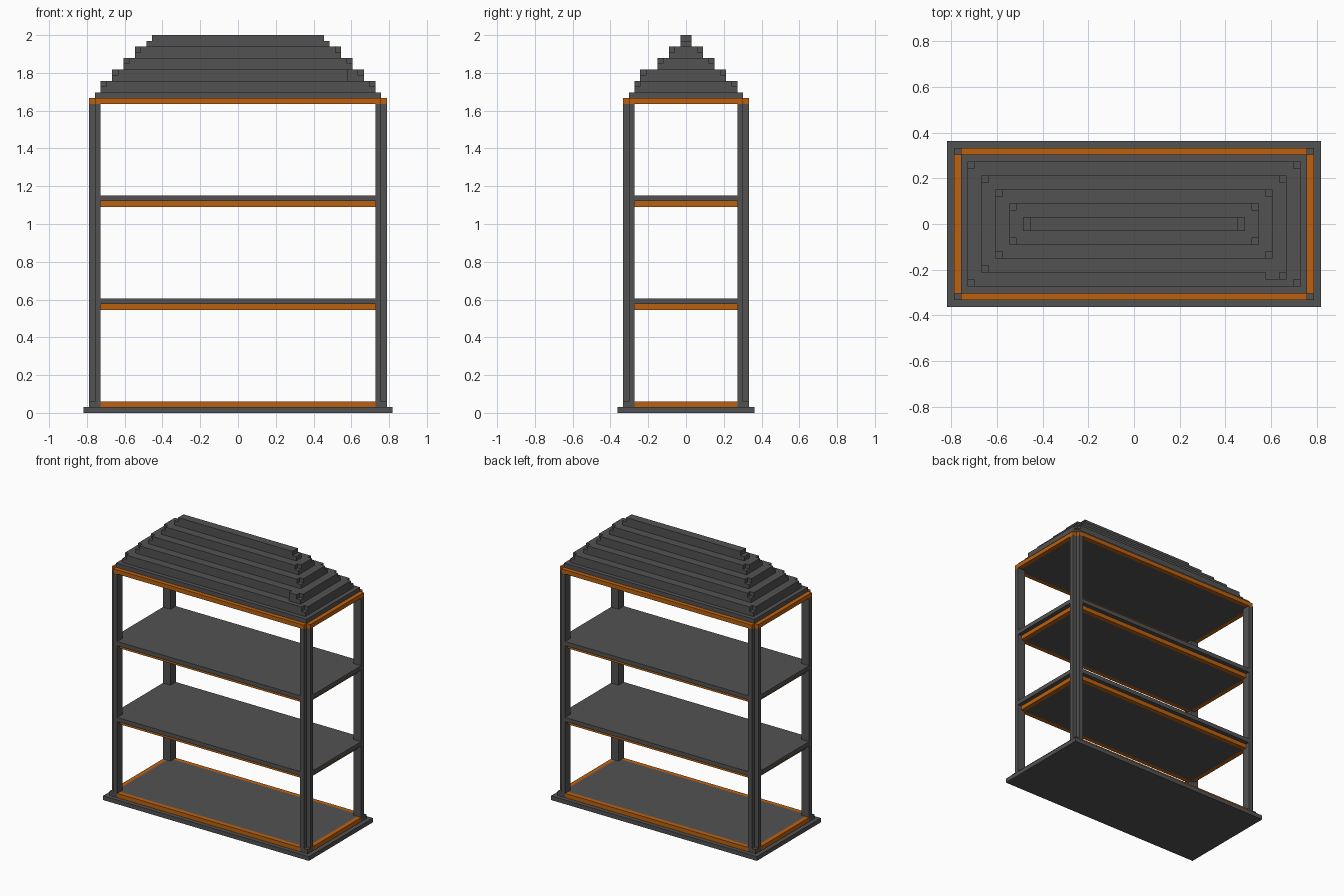
import bpy, bmesh

cube = bpy.data.objects.get("Cube")
if cube:
    bpy.data.objects.remove(cube, do_unlink=True)

U = 2 / 66  # one block


def material(name, rgb):
    m = bpy.data.materials.new(name)
    m.use_nodes = True
    m.diffuse_color = (*rgb, 1)
    m.node_tree.nodes["Principled BSDF"].inputs["Base Color"].default_value = (*rgb, 1)
    return m


GRAY = material("dark gray", (0.085, 0.085, 0.085))
ORANGE = material("burnt orange", (0.50, 0.12, 0.005))


def rect(x0, x1, y0, y1):
    return [(x0, y0), (x1, y0), (x1, y1), (x0, y1)]


def centred(hx, hy):
    return rect(-hx, hx, -hy, hy)


def notched(hx, hy, nx, ny, keep=False):
    """Rectangle with its corners cut out; keep leaves the +x -y corner whole."""
    pts = []
    for sx, sy in ((-1, -1), (1, -1), (1, 1), (-1, 1)):
        if keep and (sx, sy) == (1, -1):
            pts.append((hx, -hy))
            continue
        a = [(sx * hx, sy * (hy - ny)),
             (sx * (hx - nx), sy * (hy - ny)),
             (sx * (hx - nx), sy * hy)]
        pts += a if sx * sy > 0 else a[::-1]
    return pts


def build(name, mat, *prisms):
    """One object from prisms given as (outline, bottom, top) in blocks."""
    bm = bmesh.new()
    for pts, z0, z1 in prisms:
        lo = [bm.verts.new((x * U, y * U, z0 * U)) for x, y in pts]
        hi = [bm.verts.new((x * U, y * U, z1 * U)) for x, y in pts]
        bm.faces.new(lo[::-1])
        bm.faces.new(hi)
        for i in range(len(pts)):
            j = (i + 1) % len(pts)
            bm.faces.new((lo[i], lo[j], hi[j], hi[i]))
    bmesh.ops.recalc_face_normals(bm, faces=bm.faces[:])
    me = bpy.data.meshes.new(name)
    bm.to_mesh(me)
    bm.free()
    me.materials.append(mat)
    ob = bpy.data.objects.new(name, me)
    bpy.context.collection.objects.link(ob)
    return ob


def trim(name, ox, oy, lx, ly, z):
    """Four bars, one block thick, around a rectangle (ox, oy)."""
    build(name, ORANGE,
          (rect(-lx, lx, -oy, 1 - oy), z, z + 1),
          (rect(-lx, lx, oy - 1, oy), z, z + 1),
          (rect(-ox, 1 - ox, -ly, ly), z, z + 1),
          (rect(ox - 1, ox, -ly, ly), z, z + 1))


# Base plate and floor with its border
build("base_plate", GRAY, (centred(27, 12), 0, 1))
build("floor_panel", GRAY, (notched(25, 10, 1, 1), 1, 2))
trim("floor_border", 26, 11, 24, 9, 1)

# Corner posts: square foot, outer corner cut away above it
for sy, side in ((-1, "front"), (1, "back")):
    for sx, hand in ((-1, "right"), (1, "left")):
        foot = [(24, 9), (26, 9), (26, 11), (24, 11)]
        shaft = [(24, 9), (26, 9), (26, 10), (25, 10), (25, 11), (24, 11)]
        flip = lambda pts: [(sx * x, sy * y) for x, y in pts]
        build(f"{side}_{hand}_post", GRAY, (flip(foot), 1, 2), (flip(shaft), 2, 54))

# Shelves with a set-back border below
for name, z in (("lower", 18), ("upper", 36)):
    build(f"{name}_shelf", GRAY,
          (notched(26, 11, 2, 2), z + 1, z + 2), (centred(24, 9), z, z + 1))
    trim(f"{name}_shelf_border", 25, 10, 24, 9, z)

# Eaves and ceiling
trim("eaves_beam", 26, 11, 25, 10, 54)
build("ceiling", GRAY, (centred(25, 10), 54, 56))

# Stepped hip roof, the top half of each step cut at the corners
for i in range(4):
    hx, hy, z = 24 - 2 * i, 9 - 2 * i, 56 + 2 * i
    build(f"roof_step_{i + 1}", GRAY,
          (centred(hx, hy), z, z + 1),
          (notched(hx, hy, 1, 1, keep=(i == 1)), z + 1, z + 2))

# Extra block beside the second step
build("roof_block", GRAY,
      (rect(19, 22, -8, -7), 58, 59), (rect(19, 21, -8, -7), 59, 60))

# Ridge
build("roof_ridge", GRAY, (centred(16, 1), 64, 65), (centred(15, 1), 65, 66))
